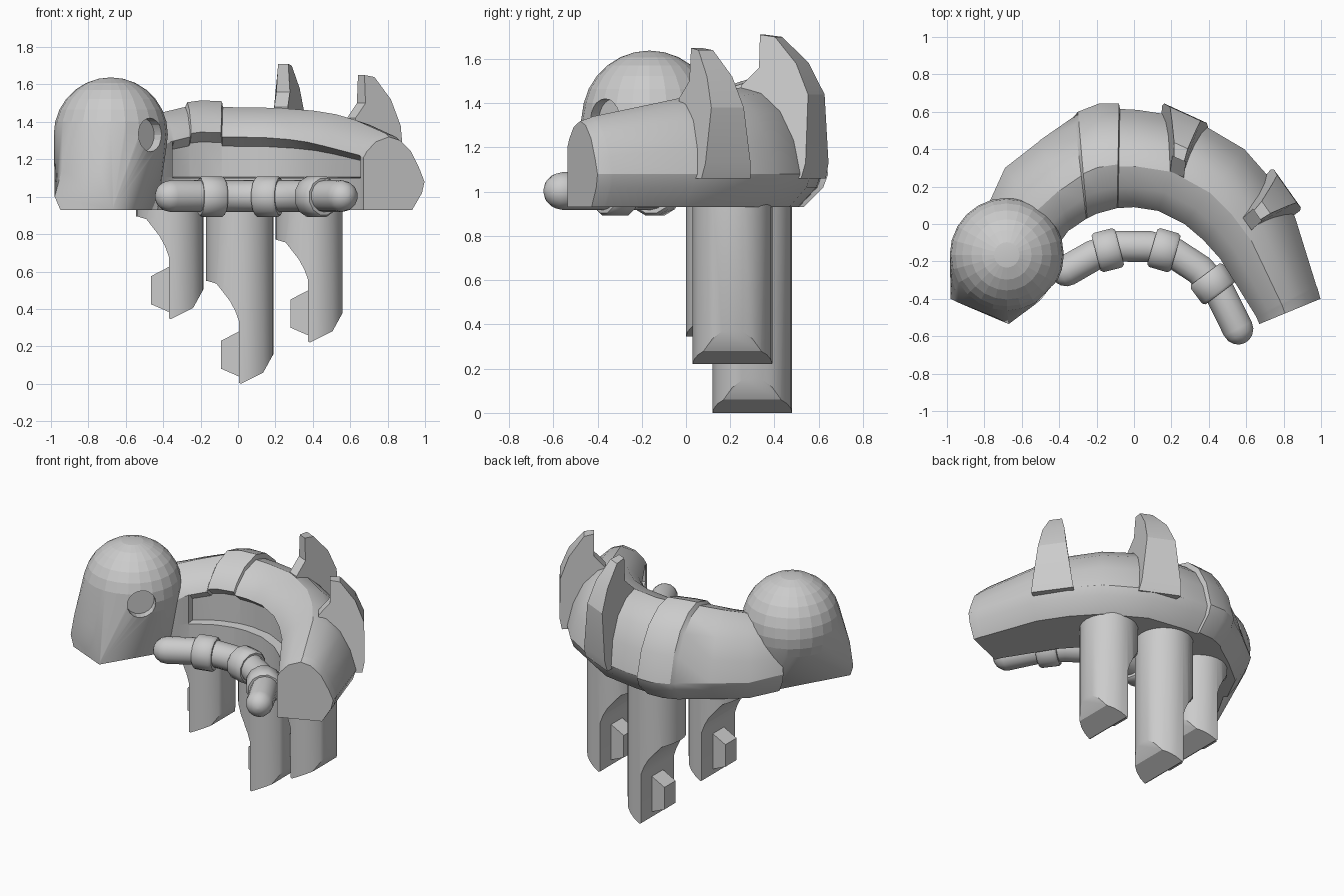
import bpy, bmesh
from math import sin, cos, pi, radians
from mathutils import Vector, Matrix

if "Cube" in bpy.data.objects:
    bpy.data.objects.remove(bpy.data.objects["Cube"])


def finish(name, bm, angle=30):
    bmesh.ops.recalc_face_normals(bm, faces=bm.faces)
    me = bpy.data.meshes.new(name)
    bm.to_mesh(me)
    bm.free()
    ob = bpy.data.objects.new(name, me)
    bpy.context.collection.objects.link(ob)
    bpy.ops.object.select_all(action='DESELECT')
    bpy.context.view_layer.objects.active = ob
    ob.select_set(True)
    if angle:
        bpy.ops.object.shade_smooth_by_angle(angle=radians(angle))
    return ob


def loft(name, rings, angle=30):
    bm = bmesh.new()
    vr = [[bm.verts.new(p) for p in r] for r in rings]
    n = len(vr[0])
    for a, b in zip(vr, vr[1:]):
        for i in range(n):
            j = (i + 1) % n
            bm.faces.new((a[i], a[j], b[j], b[i]))
    bm.faces.new(vr[0])
    bm.faces.new(vr[-1][::-1])
    return finish(name, bm, angle)


def boolean(ob, cutter, op):
    m = ob.modifiers.new('cut', 'BOOLEAN')
    m.operation, m.object, m.solver = op, cutter, 'EXACT'
    bpy.context.view_layer.objects.active = ob
    bpy.ops.object.select_all(action='DESELECT')
    ob.select_set(True)
    bpy.ops.object.modifier_apply(modifier=m.name)
    bpy.data.objects.remove(cutter, do_unlink=True)
    bpy.ops.object.shade_smooth_by_angle(angle=radians(32))


def sweep(name, pts, radii, sides=14):
    # round tube in a horizontal plane
    rings = []
    pts = [Vector(p) for p in pts]
    for i, p in enumerate(pts):
        t = (pts[min(i + 1, len(pts) - 1)] - pts[max(i - 1, 0)]).normalized()
        s = t.cross(Vector((0, 0, 1)))
        rings.append([p + radii[i] * (s * cos(a) + Vector((0, 0, sin(a))))
                      for a in [2 * pi * (k + .5) / sides for k in range(sides)]])
    return loft(name, rings, 40)


# Curved body: inner xy, outer xy, top z, notch depth
stations = [
    (.67, -.535, .997, -.40, 1.32, 0), (.655, -.50, .98, -.34, 1.335, 0),
    (.65, -.49, .975, -.33, 1.34, .05), (.46, -.185, .86, .04, 1.41, .06),
    (.37, -.085, .74, .23, 1.44, .06), (.27, 0, .59, .40, 1.46, .06),
    (.13, .07, .31, .565, 1.475, .06), (0, .09, .02, .61, 1.477, .06),
    (-.085, .085, -.075, .615, 1.48, .06), (-.09, .085, -.08, .643, 1.51, .06),
    (-.20, .055, -.19, .643, 1.515, .06), (-.25, .03, -.30, .60, 1.505, .06),
    (-.255, .028, -.32, .575, 1.48, .06), (-.34, -.03, -.50, .45, 1.45, .05),
    (-.35, -.035, -.51, .44, 1.447, 0), (-.39, -.09, -.69, .30, 1.42, 0),
    (-.46, -.17, -.79, .08, 1.38, 0)]
rings = []
for ix, iy, ox, oy, top, d in stations:
    a, b = Vector((ix, iy)), Vector((ox, oy))
    w, h = (b - a).length, top - .93
    k = d / w
    sec = [(0, .93), (0, 1.10), (k, 1.105), (k, .93 + .62 * h), (0, .93 + .71 * h),
           (.05, .93 + .79 * h), (.2, .93 + .93 * h), (.42, top), (.6, .93 + .95 * h),
           (.78, .93 + .80 * h), (.92, .93 + .56 * h), (1, 1.08), (.96, 1.02), (.8, .93)]
    rings.append([(*a.lerp(b, u), z) for u, z in sec])
loft('curved_body', rings)

# Domed head blended into a flat front end
bm = bmesh.new()
bmesh.ops.create_uvsphere(bm, u_segments=24, v_segments=14, radius=.305,
                          matrix=Matrix.Translation((-.68, -.165, 1.333)))
for p in [(-.98, -.40, 1.0), (-.95, -.412, .93), (-.67, -.535, .93), (-.665, -.53, .96),
          (-.74, -.50, 1.15), (-.94, -.42, 1.15), (-.43, -.14, .93), (-.68, .06, .93)]:
    bm.verts.new(p)
res = bmesh.ops.convex_hull(bm, input=bm.verts)
bmesh.ops.delete(bm, geom=list({g for g in res['geom_interior'] + res['geom_unused']
                                if isinstance(g, bmesh.types.BMVert)}), context='VERTS')
head = finish('head', bm, 32)

# Eye recess
d = Vector((.72, -.69, 0)).normalized()
bm = bmesh.new()
bmesh.ops.create_cone(bm, cap_ends=True, segments=20, radius1=.09, radius2=.09, depth=.2,
                      matrix=Matrix.Translation(Vector((-.68, -.165, 1.33)) + d * .335)
                      @ d.to_track_quat('Z', 'Y').to_matrix().to_4x4())
boolean(head, finish('eye_cutter', bm, 0), 'DIFFERENCE')

# Legs: round posts trimmed by a side profile, each with a small tab
trim = [(-.25, 1.3), (-.25, .55), (-.17, .55), (-.12, .535), (-.085, .49), (-.05, .445),
        (-.02, .39), (0, .335), (0, .005), (.01, 0), (.13, .06), (.188, .165), (.25, .28), (.25, 1.3)]
tab = [(-.095, .23), (.02, .29), (.02, .03), (-.095, .08)]
for side, x, y, z in (('left', -.37, .18, .345), ('middle', .005, .30, 0), ('right', .375, .21, .22)):
    top = 1.0 - z
    bm = bmesh.new()
    bmesh.ops.create_cone(bm, cap_ends=True, segments=24, radius1=.18, radius2=.18,
                          depth=top + .1, matrix=Matrix.Translation((x + .005, y, z + top / 2 - .05)))
    leg = finish(side + '_leg', bm)
    cutter = loft('leg_cutter', [[(x + px, y + s, z + pz) for px, pz in trim] for s in (-.4, .4)], 0)
    boolean(leg, cutter, 'INTERSECT')
    loft(side + '_leg_tab', [[(x + px, y + s, z + pz) for px, pz in tab] for s in (-.06, .06)], 0)

# Back fins: (position along fin, z, half width)
fin = [(0, 1.40, .035), (0, 1.48, .04), (.25, 1.56, .04), (.25, 1.71, .03), (.47, 1.70, .04),
       (.80, 1.58, .07), (.99, 1.44, .09), (1, 1.13, .125), (.95, 1.06, .135), (.4, 1.06, .12)]
for name, inner, p1, p2, dz in (('rear_fin', (.23, .265), (.16, .645), (.39, .54), 0),
                                ('side_fin', (.605, .0), (.735, .31), (.905, .07), -.06)):
    inner, p1, p2 = Vector(inner), Vector(p1), Vector(p2)
    mid, e = (p1 + p2) / 2, (p2 - p1).normalized()
    loft(name, [[(*(inner.lerp(mid, s) + e * w * sg), z + (dz if z > 1.2 else 0))
                 for s, z, w in fin] for sg in (-1, 1)], 20)

# Front bar with rounded ends
path = [(-.36, -.25), (-.22, -.17), (-.08, -.12), (.08, -.12), (.22, -.16),
        (.35, -.245), (.46, -.37), (.555, -.56)]
path = [Vector((*p, 1.003)) for p in path]
R = .085
d0, d1 = (path[0] - path[1]).normalized(), (path[-1] - path[-2]).normalized()
ang = [radians(a) for a in (25, 50, 70, 86)]
pts = [path[0] + d0 * R * sin(a) for a in ang[::-1]] + path + [path[-1] + d1 * R * sin(a) for a in ang]
rad = [R * cos(a) for a in ang[::-1]] + [R] * len(path) + [R * cos(a) for a in ang]
sweep('front_bar', pts, rad)

# Collars on the bar
for i, (x, y, dx, dy) in enumerate([(-.14, -.14, .97, .25), (.16, -.14, .96, -.28), (.42, -.32, .6, -.8)]):
    c, t = Vector((x, y, 1.0)), Vector((dx, dy, 0)).normalized()
    sweep('bar_collar_%d' % (i + 1), [c + t * s for s in (-.065, -.05, .05, .065)],
          [.1, .112, .112, .1], 12)
